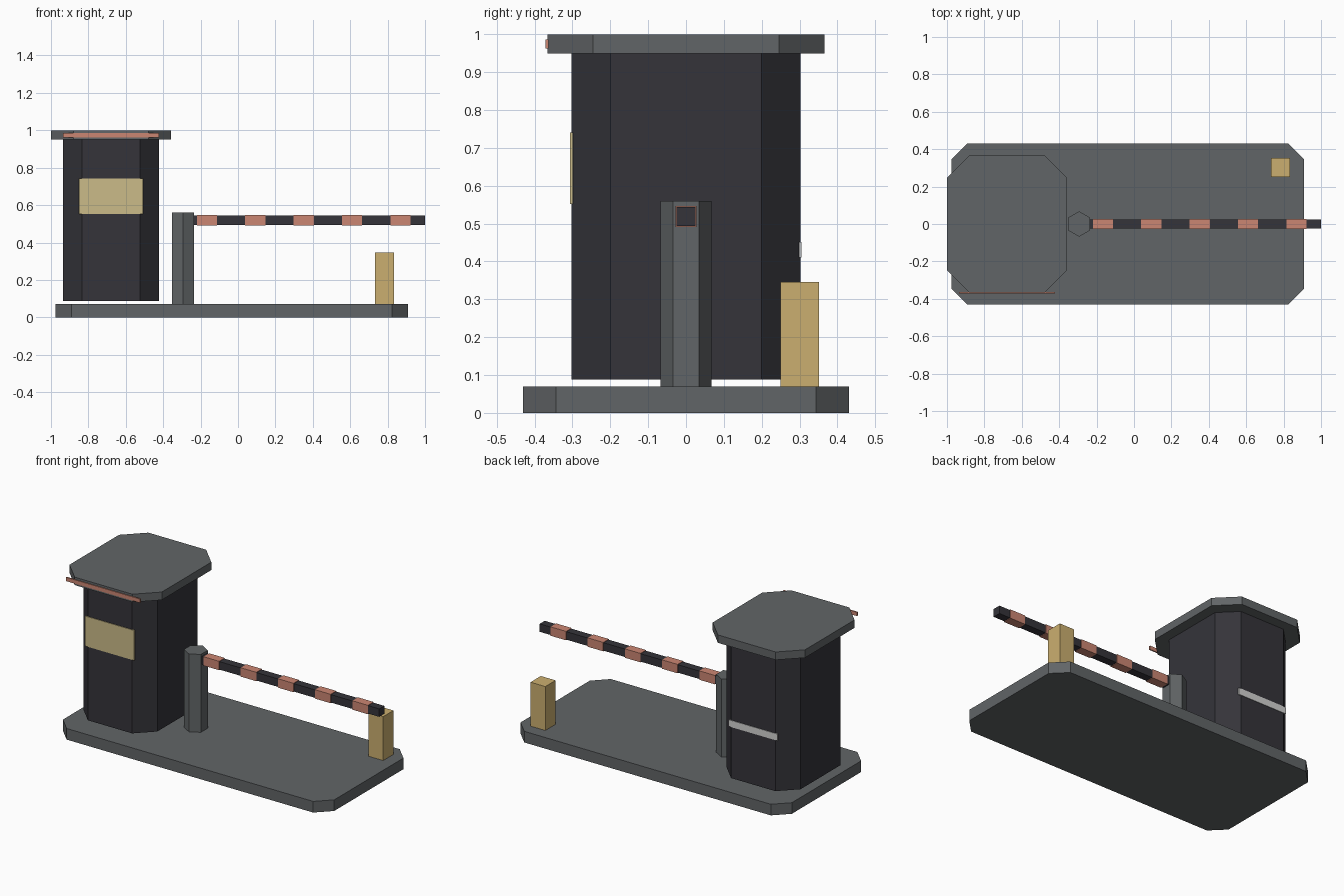
import bpy
import bmesh
import math

cube = bpy.data.objects.get("Cube")
if cube:
    bpy.data.objects.remove(cube, do_unlink=True)


def material(name, r, g, b):
    mat = bpy.data.materials.new(name)
    mat.use_nodes = True
    mat.diffuse_color = (r, g, b, 1)
    bsdf = mat.node_tree.nodes["Principled BSDF"]
    bsdf.inputs["Base Color"].default_value = (r, g, b, 1)
    bsdf.inputs["Roughness"].default_value = 0.8
    return mat


GREY = material("concrete grey", 0.12, 0.13, 0.135)
DARK = material("charcoal", 0.035, 0.034, 0.042)
YELLOW = material("ochre yellow", 0.60, 0.43, 0.16)
GLASS = material("pale window", 0.60, 0.50, 0.25)
CORAL = material("coral", 0.60, 0.24, 0.17)
PALE = material("pale grey", 0.65, 0.65, 0.64)


def prism(name, outline, z0, z1, mat):
    """Extrude a flat outline from z0 up to z1."""
    bm = bmesh.new()
    face = bm.faces.new([bm.verts.new((x, y, z0)) for x, y in outline])
    top = bmesh.ops.extrude_face_region(bm, geom=[face])["geom"]
    verts = [v for v in top if isinstance(v, bmesh.types.BMVert)]
    bmesh.ops.translate(bm, verts=verts, vec=(0, 0, z1 - z0))
    bmesh.ops.recalc_face_normals(bm, faces=bm.faces[:])
    mesh = bpy.data.meshes.new(name)
    bm.to_mesh(mesh)
    bm.free()
    mesh.materials.append(mat)
    obj = bpy.data.objects.new(name, mesh)
    bpy.context.collection.objects.link(obj)
    return obj


def box(name, x0, x1, y0, y1, z0, z1, mat):
    return prism(name, [(x0, y0), (x1, y0), (x1, y1), (x0, y1)], z0, z1, mat)


def chamfered(name, x0, x1, half, cut, z0, z1, mat):
    """Slab with its four upright corners cut off."""
    a, b, c = x0 + cut, x1 - cut, half - cut
    outline = [(a, -half), (b, -half), (x1, -c), (x1, c),
               (b, half), (a, half), (x0, c), (x0, -c)]
    return prism(name, outline, z0, z1, mat)


# Base, booth and roof
chamfered("base_slab", -0.977, 0.91, 0.43, 0.086, 0, 0.07, GREY)
chamfered("booth_body", -0.936, -0.422, 0.302, 0.103, 0.088, 0.95, DARK)
chamfered("booth_roof", -1.0, -0.358, 0.366, 0.12, 0.95, 1.0, GREY)

# Thin plates on the booth and roof
box("roof_stripe", -0.936, -0.422, -0.371, -0.363, 0.962, 0.986, CORAL)
box("front_window", -0.85, -0.508, -0.306, -0.298, 0.552, 0.741, GLASS)
box("back_band", -0.85, -0.508, 0.298, 0.305, 0.41, 0.452, PALE)

# Hexagonal barrier post
post_x, radius = -0.293, 0.068
hexagon = [(post_x + radius * math.sin(i * math.pi / 3),
            radius * math.cos(i * math.pi / 3)) for i in range(6)]
prism("barrier_post", hexagon, 0.07, 0.56, GREY)

# Barrier arm with raised stripes
arm_z = 0.519
box("barrier_arm", post_x, 1.0, -0.025, 0.025, arm_z - 0.025, arm_z + 0.025, DARK)
for i in range(5):
    x = -0.166 + i * 0.2587
    box(f"arm_stripe_{i + 1}", x - 0.054, x + 0.054, -0.028, 0.028,
        arm_z - 0.028, arm_z + 0.028, CORAL)

# Arm rest block
box("rest_block", 0.732, 0.835, 0.25, 0.352, 0.002, 0.346, YELLOW)
